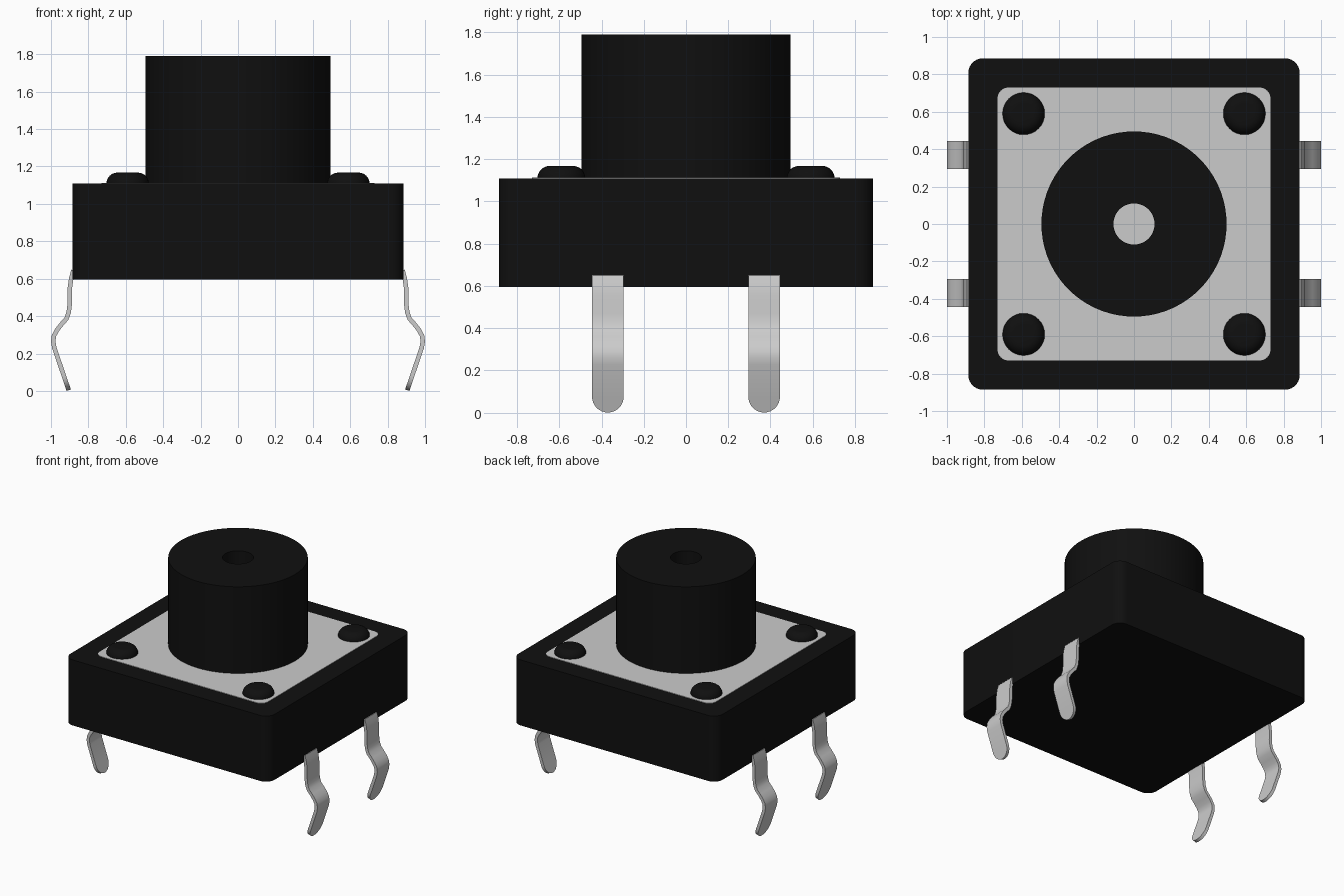
import bpy, bmesh
from math import sin, cos, pi, sqrt, radians
from mathutils import Vector

cube = bpy.data.objects.get("Cube")
if cube:
    bpy.data.objects.remove(cube, do_unlink=True)


def material(name, color, rough):
    m = bpy.data.materials.new(name)
    m.use_nodes = True
    m.diffuse_color = color
    bsdf = next(n for n in m.node_tree.nodes if n.type == "BSDF_PRINCIPLED")
    bsdf.inputs["Base Color"].default_value = color
    bsdf.inputs["Roughness"].default_value = rough
    return m


BLACK = material("black plastic", (0.005, 0.005, 0.005, 1), 0.6)
METAL = material("light grey metal", (0.6, 0.6, 0.6, 1), 0.5)


def finish(name, bm, mat):
    bmesh.ops.recalc_face_normals(bm, faces=bm.faces[:])
    mesh = bpy.data.meshes.new(name)
    bm.to_mesh(mesh)
    bm.free()
    mesh.materials.append(mat)
    ob = bpy.data.objects.new(name, mesh)
    bpy.context.collection.objects.link(ob)
    bpy.ops.object.select_all(action="DESELECT")
    ob.select_set(True)
    bpy.context.view_layer.objects.active = ob
    bpy.ops.object.shade_smooth_by_angle(angle=radians(35))
    return ob


def rounded_slab(name, half, radius, z0, z1, mat, steps=8):
    """Square slab with rounded vertical corners."""
    bm = bmesh.new()
    verts = []
    for q in range(4):
        mid = pi / 4 + q * pi / 2
        cx = (half - radius) * sqrt(2) * cos(mid)
        cy = (half - radius) * sqrt(2) * sin(mid)
        for i in range(steps + 1):
            a = (q + i / steps) * pi / 2
            verts.append(bm.verts.new((cx + radius * cos(a), cy + radius * sin(a), z0)))
    base = bm.faces.new(verts)
    top = bmesh.ops.extrude_face_region(bm, geom=[base], use_keep_orig=True)["geom"]
    bmesh.ops.translate(bm, vec=(0, 0, z1 - z0),
                        verts=[v for v in top if isinstance(v, bmesh.types.BMVert)])
    return finish(name, bm, mat)


def lathe(name, profile, mat, center=(0, 0), closed=False, steps=72):
    """Spin a radius/height profile about the vertical axis."""
    bm = bmesh.new()
    vs = [bm.verts.new((r, 0, z)) for r, z in profile]
    edges = [bm.edges.new(p) for p in zip(vs, vs[1:])]
    if closed:
        edges.append(bm.edges.new((vs[-1], vs[0])))
    bmesh.ops.spin(bm, geom=vs + edges, cent=(0, 0, 0), axis=(0, 0, 1),
                   angle=2 * pi, steps=steps, use_merge=True)
    bmesh.ops.remove_doubles(bm, verts=bm.verts[:], dist=0.0001)
    bmesh.ops.translate(bm, vec=(*center, 0), verts=bm.verts[:])
    return finish(name, bm, mat)


# Housing, cover plate and button
rounded_slab("housing", 0.885, 0.075, 0.595, 1.108, BLACK)
rounded_slab("cover_plate", 0.73, 0.06, 1.09, 1.112, METAL)
lathe("button", [(0.11, 1.1), (0.495, 1.1), (0.495, 1.79), (0.11, 1.79)],
      BLACK, closed=True)

# Pin centreline, from the housing wall down to the tip
PATH = [(0.880, 0.645), (0.892, 0.60), (0.899, 0.55), (0.899, 0.47),
        (0.905, 0.42), (0.918, 0.385), (0.945, 0.355), (0.968, 0.325),
        (0.984, 0.295), (0.988, 0.265), (0.982, 0.23)]
TIP, HALF_W, THICK = (0.905, 0.004), 0.075, 0.024


def pin(name, sx, sy):
    path, widths = list(PATH), [HALF_W] * len(PATH)
    # Semicircular end on the straight lower run
    for i in range(9):
        a = i / 8 * pi / 2
        z = TIP[1] + HALF_W * (1 - sin(a))
        t = (z - TIP[1]) / (PATH[-1][1] - TIP[1])
        path.append((TIP[0] + t * (PATH[-1][0] - TIP[0]), z))
        widths.append(max(HALF_W * cos(a), 0.004))
    bm = bmesh.new()
    rows = []
    for i, (x, z) in enumerate(path):
        a, b = path[max(i - 1, 0)], path[min(i + 1, len(path) - 1)]
        n = Vector((a[1] - b[1], b[0] - a[0])).normalized() * THICK / 2
        rows.append([bm.verts.new((sx * (x + s * n.x), sy * 0.37 + w * widths[i], z + s * n.y))
                     for s, w in ((1, 1), (1, -1), (-1, -1), (-1, 1))])
    for r0, r1 in zip(rows, rows[1:]):
        for k in range(4):
            j = (k + 1) % 4
            bm.faces.new((r0[k], r0[j], r1[j], r1[k]))
    bm.faces.new(rows[0])
    bm.faces.new(rows[-1])
    finish(name, bm, METAL)


# Corner rivets and pins
R, ROUND = 0.113, 0.057
DOME = [(R, 1.1)] + [(R - ROUND + ROUND * cos(i * pi / 16), 1.11 + ROUND * sin(i * pi / 16))
                     for i in range(9)] + [(0, 1.11 + ROUND)]
for sx, side in ((1, "left"), (-1, "right")):
    for sy, end in ((-1, "front"), (1, "back")):
        lathe(f"{end}_{side}_rivet", DOME, BLACK, (sx * 0.59, sy * 0.59), steps=32)
        pin(f"{end}_{side}_pin", sx, sy)
